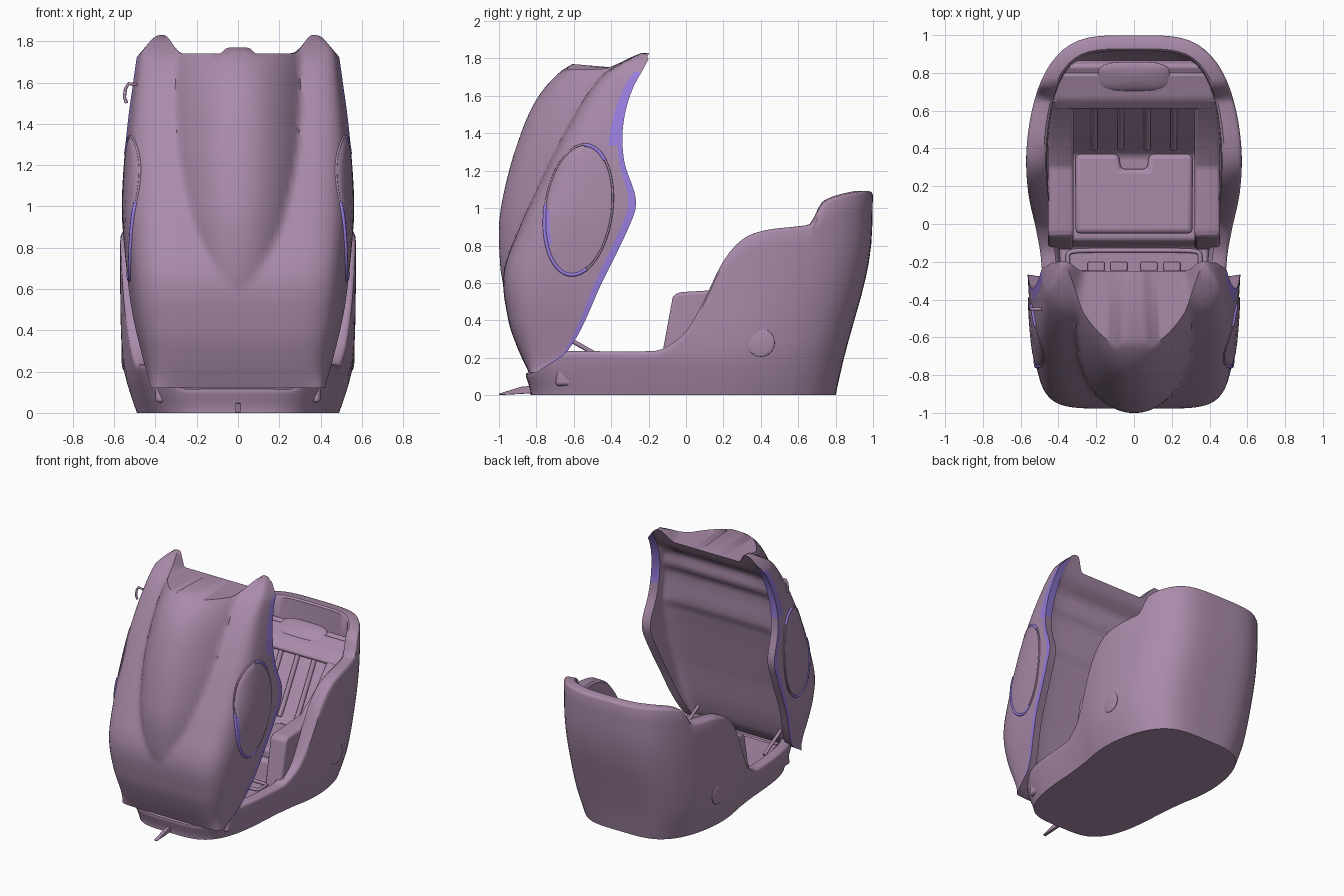
import bpy, bmesh, math
from mathutils import Vector
from mathutils.bvhtree import BVHTree

if "Cube" in bpy.data.objects:
    bpy.data.objects.remove(bpy.data.objects["Cube"])


def material(name, col):
    m = bpy.data.materials.new(name)
    m.diffuse_color = (*col, 1)
    m.use_nodes = True
    m.node_tree.nodes["Principled BSDF"].inputs["Base Color"].default_value = m.diffuse_color
    return m


MAUVE = material("mauve", (0.40, 0.26, 0.40))
PURPLE = material("purple", (0.32, 0.21, 0.74))


def curve_at(tab, t):
    """Smooth interpolation through (t, value) pairs."""
    t = min(max(t, tab[0][0]), tab[-1][0])
    k = 0
    while k < len(tab) - 2 and t > tab[k + 1][0]:
        k += 1

    def slope(i):
        a, b = tab[max(i - 1, 0)], tab[min(i + 1, len(tab) - 1)]
        return (b[1] - a[1]) / (b[0] - a[0])
    (t0, a), (t1, b) = tab[k], tab[k + 1]
    d = t1 - t0
    u = (t - t0) / d
    return ((2*u**3 - 3*u*u + 1) * a + (u**3 - 2*u*u + u) * d * slope(k)
            + (3*u*u - 2*u**3) * b + (u**3 - u*u) * d * slope(k + 1))


def step(a, b, t):
    t = min(max((t - a) / (b - a), 0), 1)
    return t * t * (3 - 2 * t)


def finish(name, bm, mats=(MAUVE,), angle=40):
    bmesh.ops.recalc_face_normals(bm, faces=bm.faces[:])
    me = bpy.data.meshes.new(name)
    bm.to_mesh(me)
    bm.free()
    ob = bpy.data.objects.new(name, me)
    bpy.context.collection.objects.link(ob)
    for m in mats:
        me.materials.append(m)
    bpy.ops.object.select_all(action='DESELECT')
    ob.select_set(True)
    bpy.context.view_layer.objects.active = ob
    bpy.ops.object.shade_smooth_by_angle(angle=math.radians(angle))
    return ob


def loft(bm, rings):
    vs = [[bm.verts.new(p) for p in r] for r in rings]
    n = len(vs[0])
    for a, b in zip(vs, vs[1:]):
        for i in range(n):
            bm.faces.new((a[i], a[(i+1) % n], b[(i+1) % n], b[i]))
    return vs


def prism(name, prof, axis, lo, hi, bevel=0.02):
    """Extrude a profile: axis 'x' takes (y, z) points, axis 'z' takes (x, y)."""
    bm = bmesh.new()
    put = (lambda p, h: (h, *p)) if axis == 'x' else (lambda p, h: (*p, h))
    vs = loft(bm, [[put(p, lo) for p in prof], [put(p, hi) for p in prof]])
    bm.faces.new(vs[0])
    bm.faces.new(vs[1])
    md = finish(name, bm).modifiers.new("round", 'BEVEL')
    md.width, md.segments, md.limit_method = bevel, 3, 'ANGLE'
    md.angle_limit = math.radians(25)


def tube(name, pts, r, mat=MAUVE, cyclic=False):
    cu = bpy.data.curves.new(name, 'CURVE')
    cu.dimensions, cu.bevel_depth, cu.bevel_resolution, cu.use_fill_caps = '3D', r, 2, True
    sp = cu.splines.new('POLY')
    sp.points.add(len(pts) - 1)
    for q, p in zip(sp.points, pts):
        q.co = (*p, 1)
    sp.use_cyclic_u = cyclic
    cu.materials.append(mat)
    bpy.context.collection.objects.link(bpy.data.objects.new(name, cu))


def rounded(c, s, n=4):
    k = (abs(c)**n + abs(s)**n) ** (1 / n)
    return c / k, s / k


def pad(name, loc, scale, rot=0.0, box=2):
    bm = bmesh.new()
    bmesh.ops.create_uvsphere(bm, u_segments=32, v_segments=16, radius=1)
    for v in bm.verts:      # box > 2 squares off the outline
        r = math.hypot(v.co.x, v.co.y)
        if r > 1e-4:
            px, py = rounded(v.co.x / r, v.co.y / r, box)
            v.co.x, v.co.y = px * r, py * r
    ob = finish(name, bm)
    ob.location, ob.scale, ob.rotation_euler = loc, scale, (rot, 0, 0)


# ---- base tub: outer wall, rim and inner wall in one loft
HALF = [(-.87, .475), (-.6, .49), (-.2, .505), (0, .53), (.2, .562), (.4, .57), (.7, .545), (1, .5)]
RIM = [(-.87, .12), (-.82, .13), (-.77, .225), (-.7, .235), (-.2, .235), (-.12, .25), (0, .34),
       (.1, .5), (.2, .71), (.3, .83), (.42, .88), (.62, .905), (.68, .92), (.71, .98), (.74, 1.03),
       (.82, 1.065), (.95, 1.09), (1, 1.09)]
BACK = [(0, .80), (.2, .845), (.4, .9), (.6, .955), (.8, .99), (1.1, 1)]
WIDE = [(0, .86), (.1, .92), (.22, .975), (.5, 1), (1.1, 1)]
S, E = 56, 20
square = ([(1, -1 + 2*i/S) for i in range(S)] + [(1 - 2*i/E, 1) for i in range(E)]
          + [(-1, 1 - 2*i/S) for i in range(S)] + [(-1 + 2*i/E, -1) for i in range(E)])


def tub_ring(frac, inset=0.0, drop=0.0, floor=0.0):
    ring = []
    for c, s in square:
        px, py = rounded(c, s)
        y = .07 + (.93 if py > 0 else .935) * py
        h = curve_at(RIM, y)
        z = floor + (h - drop - floor) * frac
        x = px * curve_at(HALF, y) * curve_at(WIDE, z)
        y *= curve_at(BACK, z) if y > 0 else .96 + .04 * step(0, .15, z)
        ring.append((x * (1 - 2*inset), y - inset * .9 * py**5, z))
    return ring


bm = bmesh.new()
vs = loft(bm, [tub_ring(k / 12, drop=.02) for k in range(13)]
          + [tub_ring(1, .006, .006), tub_ring(1, .016), tub_ring(1, .08), tub_ring(1, .092, .012)]
          + [tub_ring(1 - k / 6, .097, .02, .09) for k in range(1, 7)])
bm.faces.new(vs[0])
bm.faces.new(vs[-1])
finish("base_tub", bm)

# ---- interior: floor, seat step, backrest and head shelf
prism("seat_liner", [(-.7, .05), (-.68, .18), (-.12, .19), (-.09, .35), (.36, .38), (.43, .46),
                     (.64, .84), (.69, .88), (.84, .96), (.87, .9), (.74, .2), (.7, .05)], 'x', -.4, .4)
prism("head_shelf", [(.6, .84), (.66, .9), (.69, .91), (.80, .95), (.8, .8), (.66, .8)], 'x', -.43, .43)
prism("seat_cushion", [(-.31, -.05), (.31, -.05), (.31, .37), (.08, .37), (.07, .29), (-.07, .29),
                       (-.08, .37), (-.31, .37)], 'z', .33, .42, .025)
pad("head_pad", (0, .78, .935), (.19, .085, .03), .42, 3.5)
for s in (-1, 1):
    prism("armrest", [(-.14, .15), (-.07, .53), (-.04, .55), (.3, .57), (.48, .7), (.66, .9), (.7, .3),
                      (.6, .15)], 'x', min(s*.32, s*.455), max(s*.32, s*.455), .025)
    for x in (.07, .21):
        tube("back_slat", [(s*x, .40, .44), (s*x, .45, .51), (s*x, .63, .83)], .018)
    tube("lid_strut", [(s*.35, -.68, .33), (s*.35, -.45, .2)], .012)
    pad("side_button", (s*.553, .4, .28), (.012, .075, .075))
    for x in (.08, .2):
        prism("pedal", [(s*x - .045, -.25), (s*x + .045, -.25), (s*x + .045, -.2), (s*x - .045, -.2)],
              'z', .17, .215, .008)
tube("tray_frame", [(.35*x, -.2 + .06*y, .2) for x, y in
     (rounded(*p, 8) for p in square)], .012, cyclic=True)
prism("front_tongue", [(-1, 0), (-1, .008), (-.88, .045), (-.82, .05), (-.82, .01)], 'x', -.012, .012, .004)

# ---- raised lid: closed horizontal sections stacked upward
SHOULDER = [(.12, -.84), (.25, -.9), (.4, -.95), (.65, -.975), (.9, -.89), (1.1, -.8), (1.35, -.68),
            (1.58, -.55), (1.73, -.43), (1.8, -.31), (1.83, -.24)]
REAR = [(.12, -.8), (.24, -.63), (.6, -.45), (.96, -.28), (1.06, -.27), (1.25, -.33), (1.45, -.335),
        (1.65, -.28), (1.83, -.17)]
PANEL = [(.12, -.81), (.24, -.68), (.7, -.57), (1.13, -.47), (1.18, -.445), (1.42, -.43),
         (1.48, -.39), (1.6, -.38), (1.66, -.3), (1.73, -.255), (1.83, -.2)]
WIDTH = [(.12, .42), (.24, .455), (.5, .515), (.8, .55), (1, .563), (1.3, .545), (1.6, .51),
         (1.74, .49), (1.83, .465)]
HUMP = [(.6, .0), (.72, .035), (.9, .11), (1.1, .17), (1.35, .22), (1.58, .25), (1.75, .24)]
HUMP_W = [(.6, .02), (.72, .12), (.9, .21), (1.2, .28), (1.45, .3), (1.75, .3)]
A, B = 14, 44
half = ([(1, i/A) for i in range(A)] + [(1 - 2*i/B, 1) for i in range(B)]
        + [(-1, 1 - i/A) for i in range(A + 1)])
M = len(half) - 1


def lid_point(c, s, zv, inner):
    px, py = rounded(c, s, 6)
    x = px * ((curve_at(WIDTH, zv) - .065) if inner else curve_at(WIDTH, zv) * (1 - .06 * py))
    ax = abs(x)
    rise = .09 * step(.27, .36, ax) - .12 * step(.38, .52, ax)
    if not inner:
        rise += .03 * (1 - step(.05, .09, ax))
    z = zv + rise * step(1.45, 1.74, zv)
    r = curve_at(REAR, z)
    if inner:
        r -= .01
        return x, r + (curve_at(PANEL, z) - r) * py, z
    y = r + (curve_at(SHOULDER, z) - r) * py
    q = min(ax / curve_at(HUMP_W, z), 1)
    return x, y - curve_at(HUMP, z) * (1 - q ** 2.2), z


bm = bmesh.new()
rings = []
for k in range(57):
    zv = .12 + 1.62 * k / 56
    rings.append([lid_point(c, s, zv, False) for c, s in half]
                 + [lid_point(c, s, zv, True) for c, s in reversed(half)])
vs = loft(bm, rings)
for row in (vs[0], vs[-1]):
    for i in range(M):
        bm.faces.new((row[i], row[i+1], row[2*M - i], row[2*M + 1 - i]))
bm.verts.index_update()
n = 2 * M + 2
for f in bm.faces:          # purple strip along the rear edge, wider near the horns
    z = f.calc_center_median().z
    cols = [v.index % n for v in f.verts]
    outer = [min(c, M - c) for c in cols if c <= M]
    high = 1.33 < z < 1.78
    if len(outer) == 4:
        f.material_index = int(max(outer) <= (3 if high else 1))
    elif len(outer) == 2 and max(outer) == 0:
        f.material_index = int(high)
bvh = BVHTree.FromBMesh(bm)
finish("lid", bm, (MAUVE, PURPLE), 45)


# ---- oval side panels laid onto the lid
def on_lid(s, deg, r, lift):
    a = math.radians(deg)
    dz = .35 * r * math.sin(a)
    y, z = -.575 + .18 * r * math.cos(a) + .1 * dz, .99 + dz
    hit = bvh.ray_cast(Vector((2*s, y, z)), Vector((-s, 0, 0)))[0]
    return (hit.x + s * lift, y, z)


for s in (-1, 1):
    bm = bmesh.new()
    vs = loft(bm, [[on_lid(s, d, r, l) for d in range(0, 360, 6)]
                   for r, l in ((1, -.005), (.97, .006), (.85, .007), (.6, .008), (.3, .008), (.05, .008))])
    bm.faces.new(vs[-1])
    bm.faces.ensure_lookup_table()
    for i in range(60 + 30, 60 + 36):       # purple patch at the front of the oval
        bm.faces[i].material_index = 1
    finish("oval_panel", bm, (MAUVE, PURPLE))
    tube("oval_trim", [on_lid(s, d, 1, 0) for d in range(0, 360, 6)], .006, cyclic=True)
    for lo, hi in ((50, 95), (175, 300)):
        tube("oval_accent", [on_lid(s, d, .99, .002) for d in range(lo, hi, 5)], .01, PURPLE)

# ---- small hook on the left of the lid
tube("side_hook", [(-.49, -.45, 1.59), (-.53, -.45, 1.595), (-.545, -.45, 1.57), (-.55, -.45, 1.53),
                   (-.54, -.45, 1.5)], .008)
